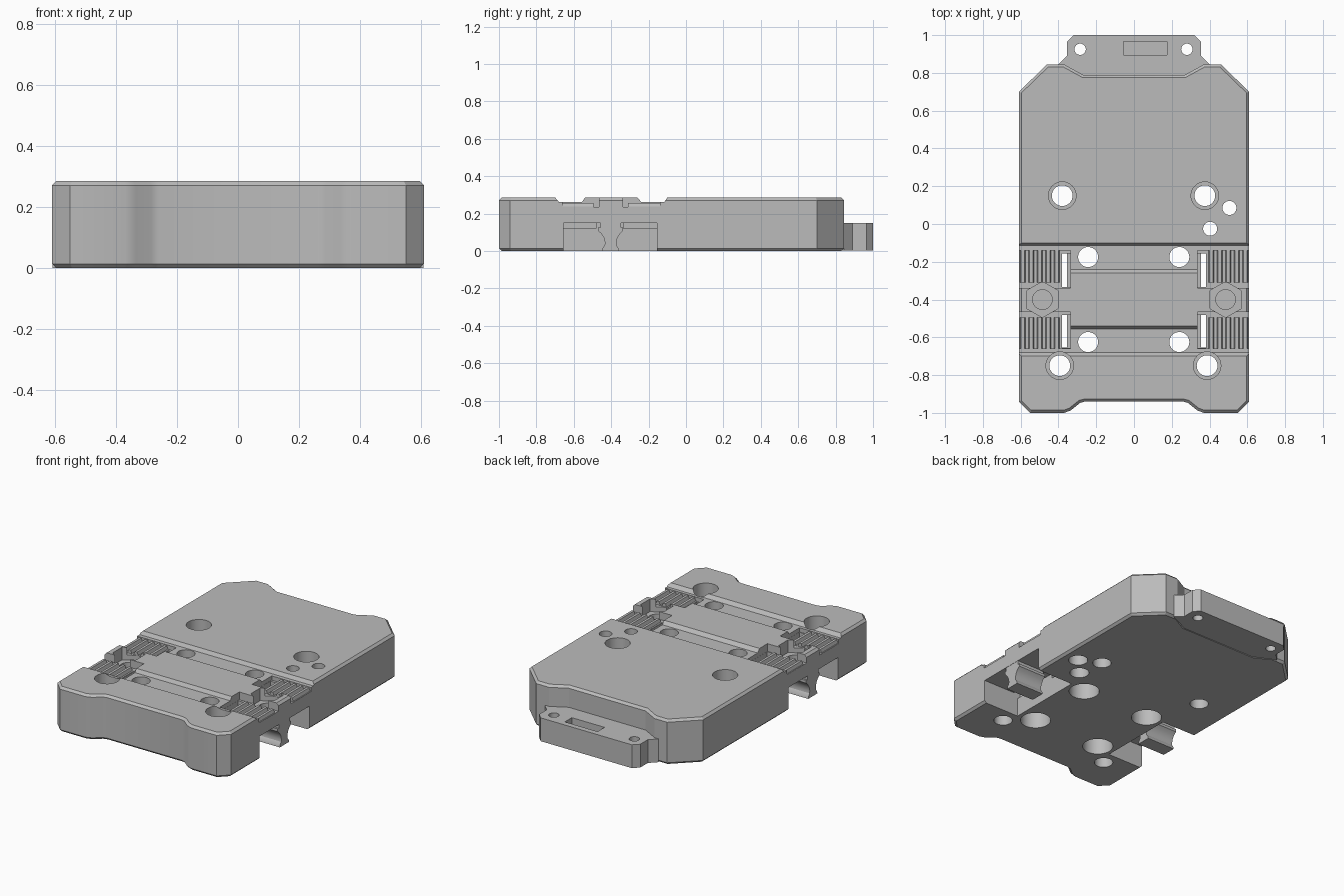
import bpy, bmesh, math

if "Cube" in bpy.data.objects:
    bpy.data.objects.remove(bpy.data.objects["Cube"], do_unlink=True)

grey = bpy.data.materials.new("plain_grey")
grey.use_nodes = True
COLOUR = (0.5, 0.5, 0.5, 1)
grey.diffuse_color = COLOUR
grey.node_tree.nodes["Principled BSDF"].inputs["Base Color"].default_value = COLOUR

PLACE = {"x": lambda a, b, t: (t, a, b),
         "y": lambda a, b, t: (a, t, b),
         "z": lambda a, b, t: (a, b, t)}


def prism(name, pts, lo, hi, axis="z", chamfer=0):
    """Extrude a flat outline along an axis, optionally chamfering both caps."""
    bm = bmesh.new()
    rings = [[bm.verts.new(PLACE[axis](a, b, t)) for a, b in pts] for t in (lo, hi)]
    caps = [bm.faces.new(r) for r in rings]
    n = len(pts)
    for i in range(n):
        j = (i + 1) % n
        bm.faces.new((rings[0][i], rings[0][j], rings[1][j], rings[1][i]))
    bmesh.ops.recalc_face_normals(bm, faces=bm.faces)
    if chamfer:
        edges = list({e for f in caps for e in f.edges})
        bmesh.ops.bevel(bm, geom=edges, offset=chamfer, segments=1, affect="EDGES")
    mesh = bpy.data.meshes.new(name)
    bm.to_mesh(mesh)
    bm.free()
    mesh.materials.append(grey)
    ob = bpy.data.objects.new(name, mesh)
    bpy.context.collection.objects.link(ob)
    return ob


def box(x0, x1, y0, y1, z0, z1):
    return prism("cutter", [(x0, y0), (x1, y0), (x1, y1), (x0, y1)], z0, z1)


def disc(x, y, r, z0, z1, sides=32, turn=0):
    ring = [turn + math.tau * i / sides for i in range(sides)]
    return prism("cutter", [(x + r * math.cos(a), y + r * math.sin(a)) for a in ring], z0, z1)


def cut(target, cutter):
    """Subtract a cutter, bake the result and remove the cutter."""
    mod = target.modifiers.new("cut", "BOOLEAN")
    mod.operation, mod.solver, mod.object = "DIFFERENCE", "EXACT", cutter
    bpy.context.view_layer.update()
    deps = bpy.context.evaluated_depsgraph_get()
    mesh = bpy.data.meshes.new_from_object(target.evaluated_get(deps))
    target.modifiers.clear()
    target.data = mesh
    bpy.data.objects.remove(cutter, do_unlink=True)


def both(half):
    """Mirror a half outline running front to back on the left side."""
    return half + [(-x, y) for x, y in reversed(half)]


TOP = 0.285
FAR = 0.7
BAR_Y = -0.40

# Main plate with chamfered rims
body = prism("main_plate", both([
    (0.26, -0.94), (0.285, -0.947), (0.335, -0.987), (0.37, -1.0), (0.55, -1.0),
    (0.61, -0.94), (0.61, 0.70), (0.46, 0.845), (0.37, 0.845), (0.27, 0.79)]),
    0, TOP, chamfer=0.014)

# Two shallow channels across the top, leaving a raised middle rib
for a, b in ((-0.70, -0.54), (-0.26, -0.10)):
    cut(body, prism("cutter", [(a - 0.02, 0.31), (a + 0.02, 0.263),
                               (b - 0.015, 0.263), (b + 0.015, 0.31)], -FAR, FAR, "x"))

# Side pockets, clip bays, nut recesses
for s in (1, -1):
    def side_box(x0, x1, *rest):
        return box(*sorted((s * x0, s * x1)), *rest)
    cut(body, side_box(0.355, FAR, -0.655, -0.155, -0.1, 0.15))
    for y0, y1 in ((-0.66, -0.465), (-0.338, -0.14)):
        cut(body, side_box(0.335, FAR, y0, y1, 0.236, 0.4))
        cut(body, side_box(0.336, 0.382, y0 + 0.004, y1 - 0.016, 0.12, 0.35))
    cut(body, disc(s * 0.485, BAR_Y, 0.095, 0.205, 0.4, 6, math.pi / 6))
    cut(body, disc(s * 0.485, BAR_Y, 0.052, 0.17, 0.35))

# Through holes, widened from above or below
for x, y, r, wide, z0, z1 in (
        (-0.38, 0.15, 0.055, 0.073, 0.2, 0.4), (0.375, 0.15, 0.055, 0.073, 0.2, 0.4),
        (-0.393, -0.75, 0.055, 0.073, 0.2, 0.4), (0.387, -0.75, 0.055, 0.073, 0.2, 0.4),
        (-0.243, -0.175, 0.053, 0.09, -0.1, 0.13), (0.24, -0.175, 0.053, 0.09, -0.1, 0.13),
        (-0.243, -0.625, 0.053, 0.09, -0.1, 0.13), (0.24, -0.625, 0.053, 0.09, -0.1, 0.13),
        (0.505, 0.085, 0.037, 0.057, -0.1, 0.13), (0.403, -0.025, 0.037, 0.057, -0.1, 0.13)):
    cut(body, disc(x, y, r, -0.2, 0.5))
    cut(body, disc(x, y, wide, z0, z1))

# Rear mounting tab with two holes and a blind slot
tab = prism("rear_tab", both([
    (0.26, 0.78), (0.37, 0.83), (0.40, 0.845), (0.355, 0.89), (0.355, 0.965), (0.32, 1.0)]),
    0.002, 0.15)
for x in (-0.285, 0.28):
    cut(tab, disc(x, 0.925, 0.03, -0.1, 0.3))
cut(tab, box(-0.055, 0.175, 0.895, 0.965, 0.05, 0.3))
parts = [body, tab]

# Ribbed grip pads and underside clips on both sides
for s, side in ((1, "left"), (-1, "right")):
    ridge = [(s * 0.383, 0.22)]
    for i in range(5):
        x = 0.383 + i * 0.045
        ridge += [(s * (x + dx), z) for dx, z in
                  ((0.001, 0.238), (0.011, 0.238), (0.018, 0.258), (0.034, 0.258), (0.041, 0.238))]
    ridge += [(s * 0.609, 0.238), (s * 0.609, 0.22)]
    for end, y0, y1 in (("front", -0.66, -0.495), ("rear", -0.31, -0.14)):
        parts.append(prism(side + "_" + end + "_grip_pad", ridge, y0, y1, "y"))
    half = [(0.046, 0.0), (0.044, 0.012), (0.032, 0.03), (0.03, 0.045), (0.036, 0.07),
            (0.05, 0.093), (0.067, 0.108), (0.067, 0.125), (0.055, 0.125), (0.055, 0.16)]
    profile = [(BAR_Y - 0.003 + a, z) for a, z in both(half)]
    lo, hi = sorted((s * 0.41, s * 0.608))
    parts.append(prism(side + "_clip", profile, lo, hi, "x"))

# Smooth the round walls, keep edges crisp
bpy.ops.object.select_all(action="DESELECT")
for ob in parts:
    ob.select_set(True)
bpy.context.view_layer.objects.active = body
bpy.ops.object.shade_smooth_by_angle(angle=math.radians(25))
